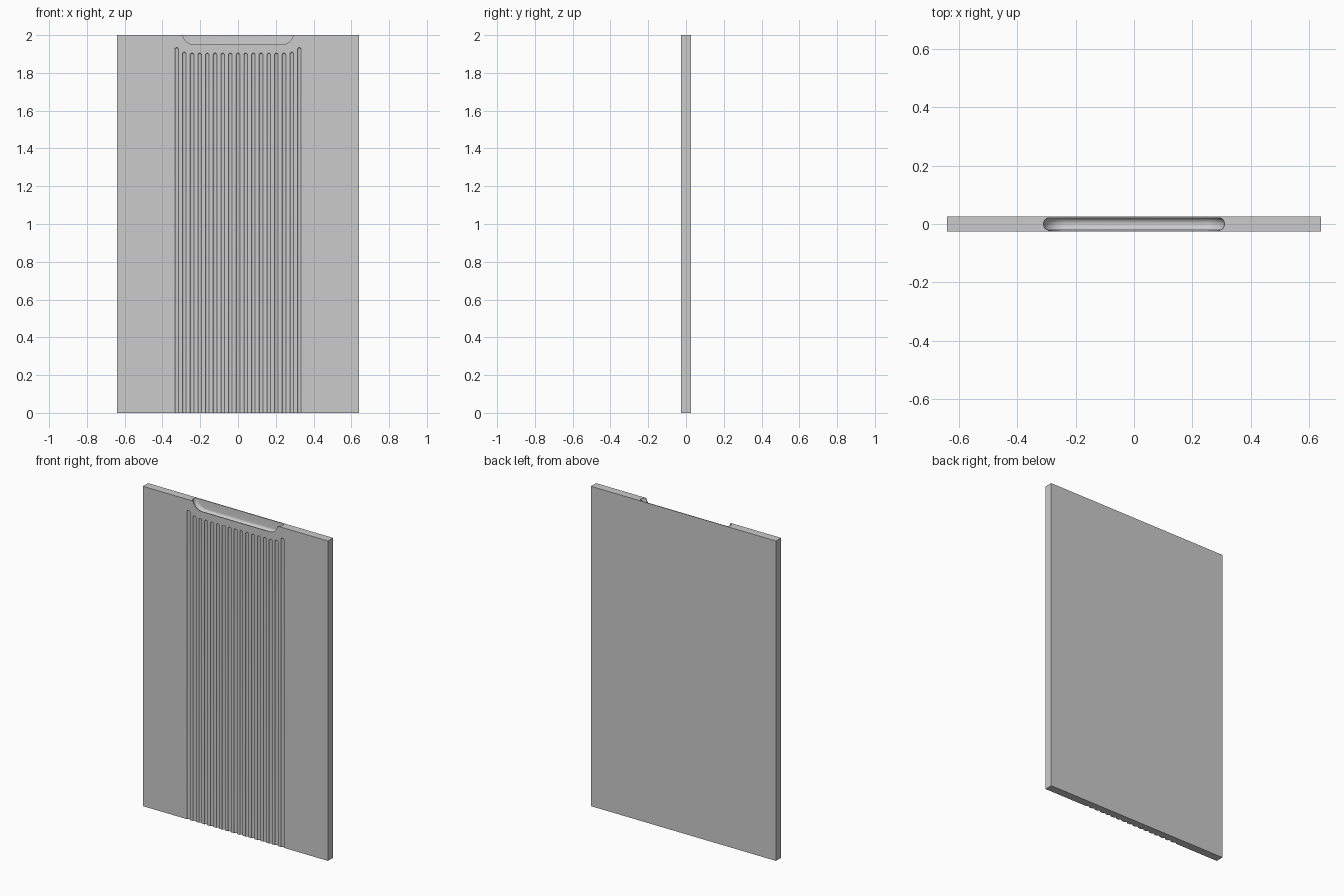
import bpy, bmesh
from math import sin, cos, pi, sqrt

if "Cube" in bpy.data.objects:
    bpy.data.objects.remove(bpy.data.objects["Cube"])

W, T, H = 1.28, 0.051, 2.0
FRONT = -T / 2


def loft(bm, rings):
    """Closed skin through rings of equal point count."""
    vr = [[bm.verts.new(p) for p in r] for r in rings]
    n = len(vr[0])
    for a, b in zip(vr, vr[1:]):
        for i in range(n):
            j = (i + 1) % n
            bm.faces.new((a[i], a[j], b[j], b[i]))
    bm.faces.new(vr[0][::-1])
    bm.faces.new(vr[-1])


def make_object(name, bm):
    bmesh.ops.recalc_face_normals(bm, faces=bm.faces)
    me = bpy.data.meshes.new(name)
    bm.to_mesh(me)
    bm.free()
    ob = bpy.data.objects.new(name, me)
    bpy.context.collection.objects.link(ob)
    return ob


# Flat door panel
bm = bmesh.new()
bmesh.ops.create_cube(bm, size=1)
for v in bm.verts:
    v.co.x *= W
    v.co.y *= T
    v.co.z = (v.co.z + 0.5) * H
panel = make_object("panel", bm)

# Vertical round-ended grooves in the front face
bm = bmesh.new()
for i in range(-8, 9):
    x = i * 0.0406
    top = {8: 1.934, 7: 1.91}.get(abs(i), 1.905)
    rx, ry = 0.0102, 0.009
    stations = [(-0.05, 1.0)]
    stations += [(top - rx + rx * sin(a), cos(a))
                 for a in (k * pi / 2 / 6.2 for k in range(7))]
    loft(bm, [[(x + rx * s * cos(2 * pi * k / 16),
                FRONT - 0.001 + ry * s * sin(2 * pi * k / 16), z)
               for k in range(16)] for z, s in stations])
groove_cutter = make_object("groove_cutter", bm)


# Undercut finger pull along the top edge
def pull_ring(y, off):
    r, cx, cz = 0.06 + off, 0.233, 2.01
    right = [(cx + r * sin(a), y, cz - r * cos(a))
             for a in (k * pi / 2 / 10 for k in range(11))]
    right.append((cx + r, y, 2.08))
    left = [(-x, yy, z) for x, yy, z in reversed(right)]
    return left + right


bm = bmesh.new()
R = 0.0205
rings = [pull_ring(FRONT - 0.01, 0)]
for k in range(13):
    a = pi * k / 12
    rings.append(pull_ring(-R * cos(a), R * 0.85 * sin(a)))
loft(bm, rings)
pull_cutter = make_object("pull_cutter", bm)

# Cut the panel and drop the helpers
bpy.context.view_layer.objects.active = panel
panel.select_set(True)
for cutter in (groove_cutter, pull_cutter):
    cutter.hide_render = True
    mod = panel.modifiers.new(cutter.name, 'BOOLEAN')
    mod.operation = 'DIFFERENCE'
    mod.solver = 'EXACT'
    mod.object = cutter
    bpy.ops.object.modifier_apply(modifier=mod.name)
    bpy.data.objects.remove(cutter, do_unlink=True)

bpy.ops.object.shade_smooth_by_angle(angle=pi / 6)
